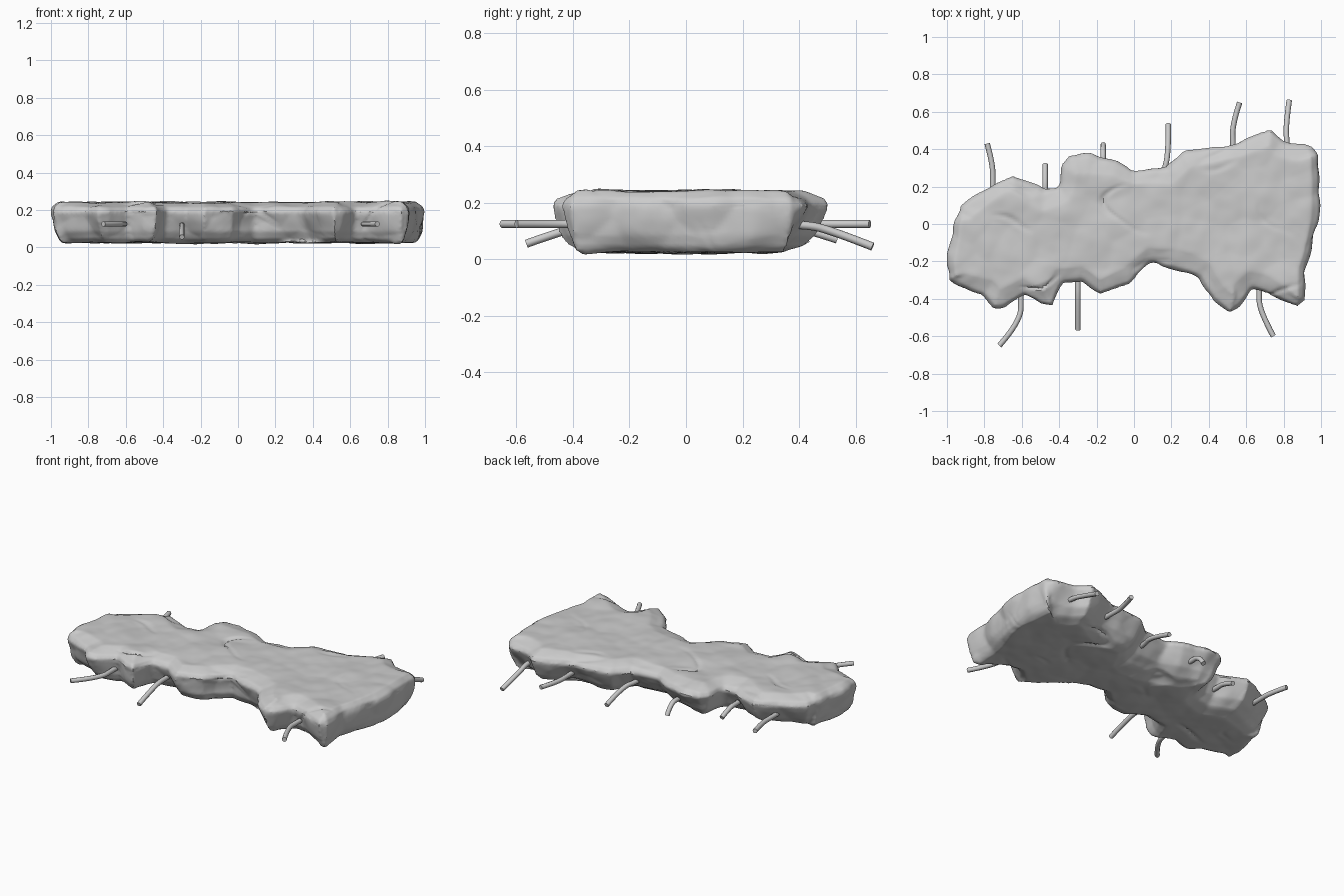
import bpy, bmesh
from mathutils import Vector, noise

if "Cube" in bpy.data.objects:
    bpy.data.objects.remove(bpy.data.objects["Cube"])

# Broken outline of the slab, counter-clockwise from the left end
OUTLINE = [(-1, -.2), (-.99, -.3), (-.89, -.35), (-.81, -.39), (-.75, -.455), (-.69, -.45),
           (-.585, -.39), (-.505, -.435), (-.43, -.445), (-.375, -.32), (-.275, -.305),
           (-.18, -.38), (-.02, -.33), (.095, -.22), (.215, -.245), (.35, -.29), (.415, -.41),
           (.51, -.485), (.565, -.45), (.635, -.36), (.71, -.38), (.875, -.45), (.915, -.41),
           (.92, -.24), (.99, 0), (1, .13), (.99, .37), (.955, .41), (.81, .45), (.735, .515),
           (.645, .485), (.54, .44), (.4, .42), (.26, .395), (.18, .3), (0, .295),
           (-.09, .345), (-.24, .38), (-.345, .37), (-.395, .32), (-.41, .205), (-.48, .185),
           (-.645, .275), (-.74, .23), (-.935, .105), (-.97, .015)]
# (inset from outline, height) from the underside up to the top
LAYERS = [(.14, .022), (.085, .042), (.045, .085), (.02, .14), (0, .19), (.02, .217), (.095, .243)]


def subdivided(points, parts=3):
    out = []
    for i, p in enumerate(points):
        q = points[(i + 1) % len(points)]
        out += [Vector(p).lerp(Vector(q), k / parts) for k in range(parts)]
    return out


def make_slab():
    pts = subdivided(OUTLINE)
    n = len(pts)
    inward = []
    for i in range(n):
        t = (pts[(i + 4) % n] - pts[i - 4]).normalized()
        inward.append(Vector((-t.y, t.x)))
    bm = bmesh.new()
    rings = []
    for inset, z in LAYERS:
        ring = []
        for p, d in zip(pts, inward):
            # Ends stay steep, the back is undercut more than the front
            undercut = (1 + .35 * max(0, -d.y) - .25 * max(0, d.y)) if z < .18 else 1
            steep = .45 if abs(d.x) > .85 else 1
            wobble = .6 + .8 * (.5 + .5 * noise.noise((p.x * 4, p.y * 4, z * 6)))
            q = p + d * inset * wobble * undercut * steep
            ring.append(bm.verts.new((q.x, q.y, z)))
        rings.append(ring)
    for a, b in zip(rings, rings[1:]):
        for i in range(n):
            j = (i + 1) % n
            bm.faces.new((a[i], a[j], b[j], b[i]))
    bm.faces.new(rings[0][::-1])
    bm.faces.new(rings[-1])
    mesh = bpy.data.meshes.new("concrete_slab")
    bm.to_mesh(mesh)
    bm.free()
    slab = bpy.data.objects.new("concrete_slab", mesh)
    bpy.context.collection.objects.link(slab)

    # Even mesh density, then rough chipped concrete relief
    remesh = slab.modifiers.new("remesh", 'REMESH')
    remesh.mode = 'VOXEL'
    remesh.voxel_size = .012
    smooth = slab.modifiers.new("smooth", 'SMOOTH')
    smooth.factor = .5
    smooth.iterations = 2
    bpy.context.view_layer.objects.active = slab
    slab.select_set(True)
    bpy.ops.object.modifier_apply(modifier="remesh")
    bpy.ops.object.modifier_apply(modifier="smooth")
    moved = []
    for v in slab.data.vertices:
        p = v.co
        side = 1 - abs(v.normal.z)
        lumps = noise.noise(p * 5) * (.007 + .006 * side)
        fine = noise.noise(p * 14 + Vector((3, 1, 7))) * .003
        cell = noise.voronoi(p * 5.5)[0][0]
        chips = (.35 - cell) * (.012 + .022 * side)
        seam = abs(noise.noise(Vector((p.x * 2.6, p.y * 4, p.z * 3 + 5))))
        patch = max(0, noise.noise(p * 3 + Vector((9, 4, 2))))
        crack = -.025 * patch * max(0, 1 - seam / .07)
        q = p + v.normal * (lumps + fine + chips + crack)
        q.x = max(-1, min(1, q.x))
        q.z = max(0, q.z)
        moved.append(q)
    for v, q in zip(slab.data.vertices, moved):
        v.co = q
    bpy.ops.object.shade_smooth_by_angle(angle=.6)
    slab.select_set(False)


def make_rebar(name, points):
    curve = bpy.data.curves.new(name, 'CURVE')
    curve.dimensions = '3D'
    curve.bevel_depth = .0145
    curve.bevel_resolution = 2
    curve.use_fill_caps = True
    spline = curve.splines.new('NURBS')
    spline.points.add(len(points) - 1)
    for sp, p in zip(spline.points, points):
        sp.co = (*p, 1)
    spline.order_u = 3
    spline.use_endpoint_u = True
    spline.resolution_u = 6
    bpy.context.collection.objects.link(bpy.data.objects.new(name, curve))


make_slab()

# Bent reinforcing bars sticking out of the broken edges: root, bend, tip
BARS = [
    ("front", (-.605, -.38, .125), (-.605, -.52, .125), (-.72, -.65, .125)),
    ("front", (-.3, -.3, .12), (-.3, -.4, .115), (-.3, -.565, .055)),
    ("front", (.67, -.36, .125), (.67, -.46, .125), (.745, -.6, .125)),
    ("back", (-.755, .22, .125), (-.755, .32, .125), (-.785, .43, .125)),
    ("back", (-.475, .17, .12), (-.475, .24, .12), (-.475, .32, .085)),
    ("back", (-.165, .3, .12), (-.165, .39, .12), (-.165, .425, .055)),
    ("back", (.155, .27, .125), (.185, .37, .125), (.183, .535, .07)),
    ("back", (.53, .42, .125), (.525, .53, .125), (.565, .65, .125)),
    ("back", (.82, .42, .125), (.81, .52, .1), (.83, .66, .045)),
]
for i, (side, root, bend, tip) in enumerate(BARS):
    dy = .15 if side == "front" else -.15
    inner = (root[0], root[1] + dy, root[2])
    make_rebar(f"{side}_rebar_{i + 1}", [inner, root, bend, tip])
